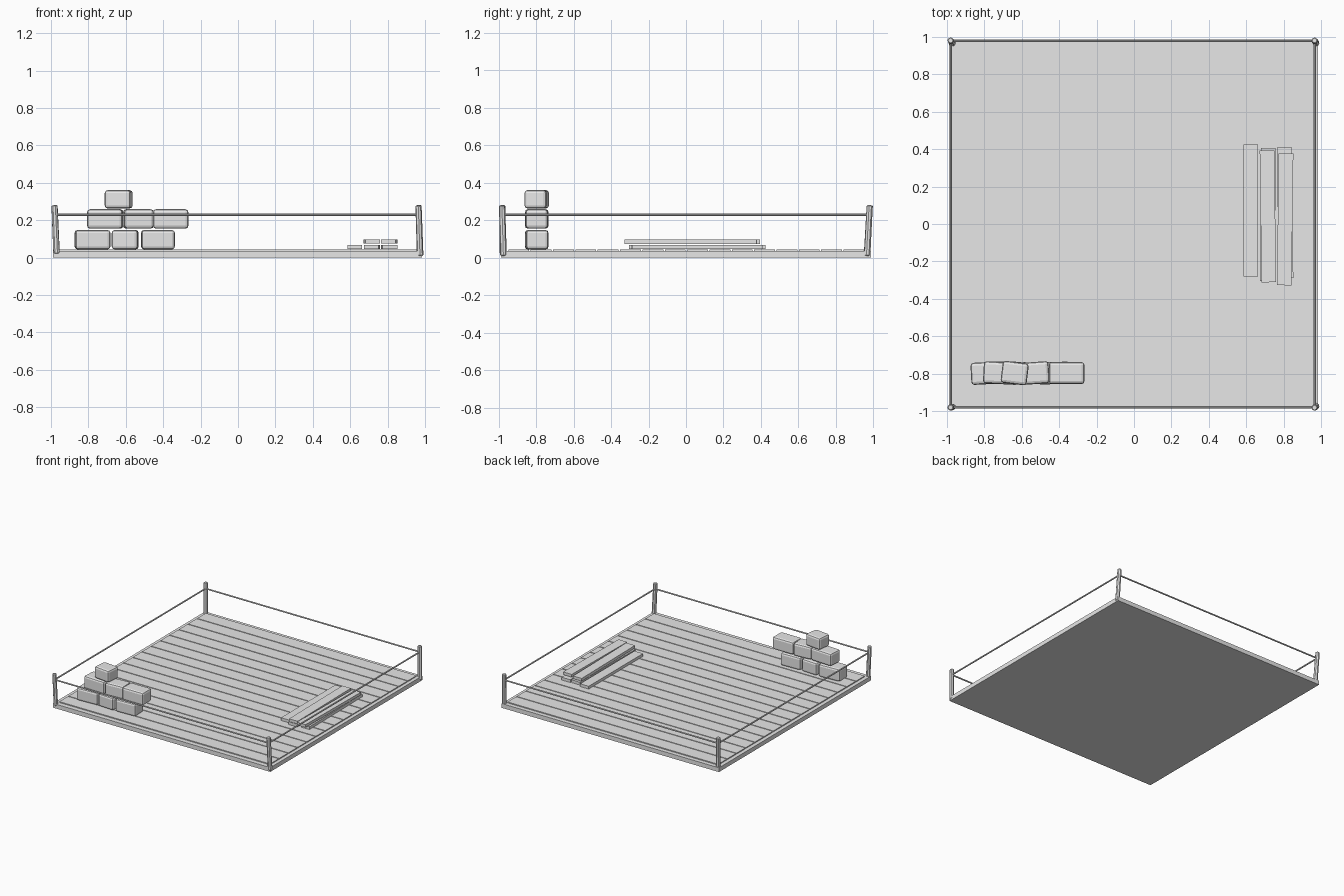
import bpy, bmesh, math
from mathutils import Vector, Matrix

if "Cube" in bpy.data.objects:
    bpy.data.objects.remove(bpy.data.objects["Cube"])

grey = bpy.data.materials.new("stone grey")
grey.diffuse_color = (0.8, 0.8, 0.8, 1)
grey.use_nodes = True
grey.node_tree.nodes["Principled BSDF"].inputs["Base Color"].default_value = grey.diffuse_color


def box(name, centre, size, rot=(0, 0, 0), bevel=0.0, segments=1, taper=1.0):
    """Box with optional top taper, rotation in degrees and bevelled edges."""
    bm = bmesh.new()
    bmesh.ops.create_cube(bm, size=1)
    for v in bm.verts:
        k = taper if v.co.z > 0 else 1
        v.co = Vector((v.co.x * size[0] * k, v.co.y * size[1] * k, v.co.z * size[2]))
    if bevel:
        bmesh.ops.bevel(bm, geom=bm.edges[:], offset=bevel, segments=segments,
                        profile=0.5, affect='EDGES', clamp_overlap=True)
    mesh = bpy.data.meshes.new(name)
    bm.to_mesh(mesh)
    bm.free()
    mesh.materials.append(grey)
    ob = bpy.data.objects.new(name, mesh)
    ob.location = centre
    ob.rotation_euler = [math.radians(a) for a in rot]
    bpy.context.collection.objects.link(ob)
    return ob


def rod(name, a, b, radius, sides=8, bevel=0.0, taper=1.0):
    """Cylinder running from point a to point b."""
    a, b = Vector(a), Vector(b)
    bm = bmesh.new()
    bmesh.ops.create_cone(bm, cap_ends=True, segments=sides, radius1=radius,
                          radius2=radius * taper, depth=(b - a).length)
    if bevel:
        caps = [e for e in bm.edges if abs(e.verts[0].co.z - e.verts[1].co.z) < 1e-5]
        bmesh.ops.bevel(bm, geom=caps, offset=bevel, segments=1, affect='EDGES')
    turn = (b - a).to_track_quat('Z', 'Y').to_matrix().to_4x4()
    bm.transform(Matrix.Translation((a + b) / 2) @ turn)
    mesh = bpy.data.meshes.new(name)
    bm.to_mesh(mesh)
    bm.free()
    mesh.materials.append(grey)
    ob = bpy.data.objects.new(name, mesh)
    bpy.context.collection.objects.link(ob)
    return ob


# Base slab
box("base_slab", (-0.003, 0, 0.0175), (1.974, 1.974, 0.035))

# Floor boards with narrow gaps
pitch = 0.1193
for i in range(16):
    y = 0.002 + (i - 7.5) * pitch
    box(f"floor_board_{i + 1}", (-0.002, y, 0.036), (1.914, pitch - 0.008, 0.014))

# Leaning corner posts: foot and head positions
posts = [
    ((-0.970, -0.978, 0.022), (-0.981, -0.981, 0.280)),
    ((0.974, -0.974, 0.010), (0.965, -0.982, 0.278)),
    ((0.974, 0.967, 0.010), (0.965, 0.981, 0.280)),
    ((-0.970, 0.967, 0.022), (-0.981, 0.981, 0.280)),
]
for i, (foot, head) in enumerate(posts):
    rod(f"corner_post_{i + 1}", foot, head, 0.0175, 8, bevel=0.004, taper=0.95)

# Ropes between neighbouring posts
ties = [Vector(f).lerp(Vector(h), 0.8) for f, h in posts]
for t in ties:
    t.z = 0.23
for i in range(4):
    rod(f"rope_{i + 1}", ties[i], ties[(i + 1) % 4], 0.006, 8)

# Stacked stone blocks: x, z, length, height, yaw
blocks = [
    (-0.778, 0.096, 0.188, 0.104, 3), (-0.603, 0.096, 0.140, 0.104, -3),
    (-0.428, 0.096, 0.178, 0.104, 2), (-0.710, 0.207, 0.190, 0.104, -3),
    (-0.533, 0.207, 0.158, 0.104, 4), (-0.360, 0.207, 0.190, 0.104, 0),
    (-0.638, 0.312, 0.140, 0.098, -7),
]
for i, (x, z, length, height, yaw) in enumerate(blocks):
    box(f"stone_block_{i + 1}", (x, -0.797, z), (length, 0.118, height),
        (0, 0, yaw), bevel=0.016, segments=2)

# Loose planks in two layers: x, y, z, length, yaw
planks = [
    (0.625, 0.073, 0.057, 0.705, 0.0), (0.716, 0.050, 0.057, 0.710, -0.5),
    (0.808, 0.060, 0.057, 0.700, 0.8), (0.716, 0.041, 0.086, 0.705, 0.8),
    (0.808, 0.025, 0.086, 0.705, -0.8),
]
for i, (x, y, z, length, yaw) in enumerate(planks):
    box(f"loose_plank_{i + 1}", (x, y, z), (0.078, length, 0.023), (0, 0, yaw))
